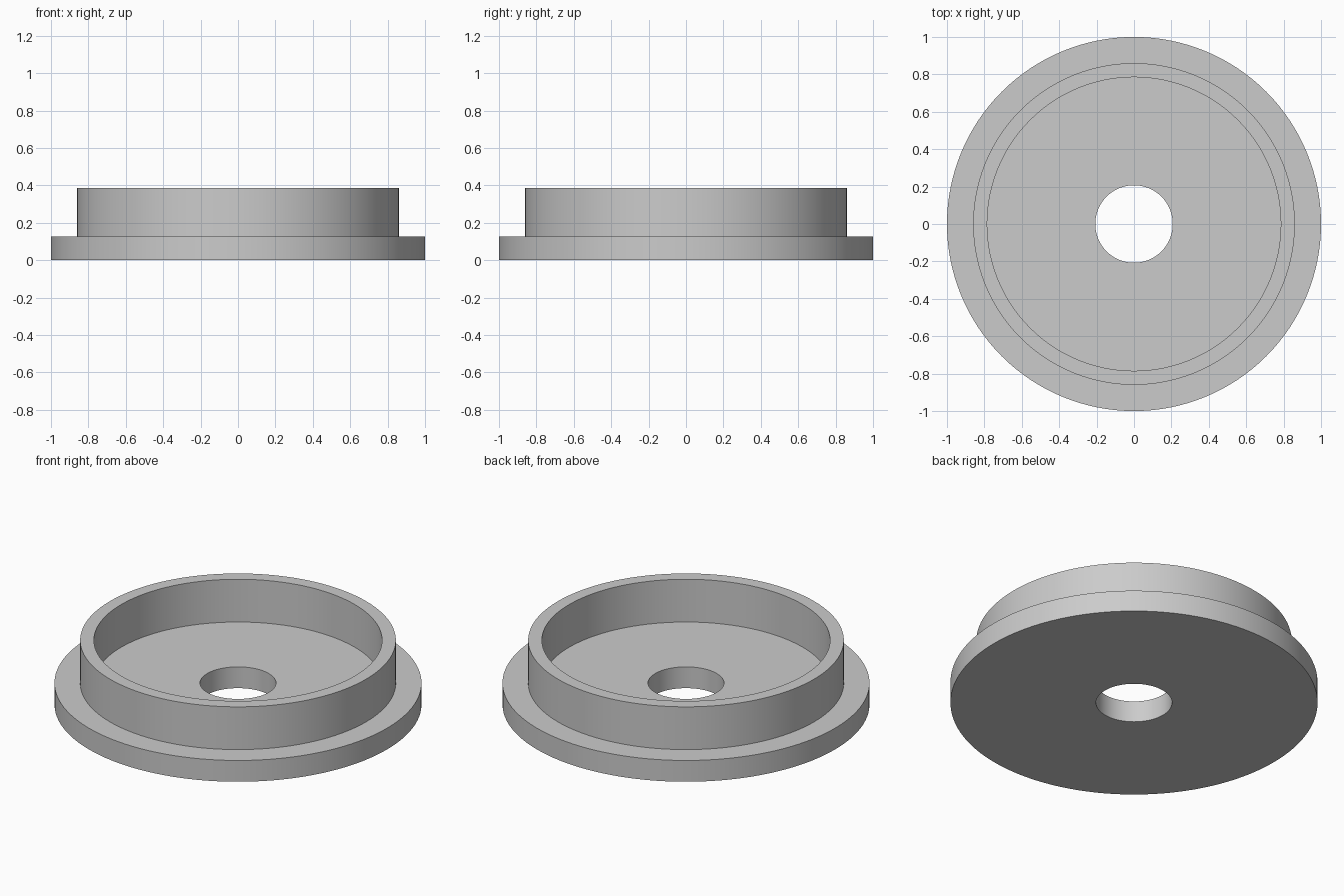
import bpy
import bmesh
from math import radians, tau
from mathutils import Matrix

cube = bpy.data.objects.get("Cube")
if cube:
    bpy.data.objects.remove(cube, do_unlink=True)

SEGMENTS = 128
HOLE, INNER, OUTER, FLANGE = 0.207, 0.785, 0.86, 1.0   # radii
BASE, TOP = 0.128, 0.385                               # heights

# Plain grey material
grey = bpy.data.materials.new("plain grey")
grey.use_nodes = True
colour = (0.6, 0.6, 0.6, 1)
grey.diffuse_color = colour
grey.node_tree.nodes["Principled BSDF"].inputs["Base Color"].default_value = colour


def lathe(name, profile):
    """Spin a closed (radius, height) profile around the z axis."""
    bm = bmesh.new()
    verts = [bm.verts.new((r, 0, z)) for r, z in profile]
    edges = [bm.edges.new((v, verts[i - 1])) for i, v in enumerate(verts)]
    bmesh.ops.spin(bm, geom=verts + edges, cent=(0, 0, 0), axis=(0, 0, 1),
                   angle=tau, steps=SEGMENTS, use_duplicate=False)
    bmesh.ops.remove_doubles(bm, verts=bm.verts[:], dist=0.0001)
    bmesh.ops.recalc_face_normals(bm, faces=bm.faces[:])
    mesh = bpy.data.meshes.new(name)
    bm.to_mesh(mesh)
    bm.free()
    mesh.materials.append(grey)
    obj = bpy.data.objects.new(name, mesh)
    bpy.context.collection.objects.link(obj)
    bpy.ops.object.select_all(action="DESELECT")
    obj.select_set(True)
    bpy.context.view_layer.objects.active = obj
    bpy.ops.object.shade_smooth_by_angle(angle=radians(30))
    return obj


# Flanged cap: pierced base disc, with a raised wall in one solid section
lathe("flanged_cap", [
    (HOLE, 0), (FLANGE, 0), (FLANGE, BASE), (OUTER, BASE),
    (OUTER, TOP), (INNER, TOP), (INNER, BASE), (HOLE, BASE),
])
